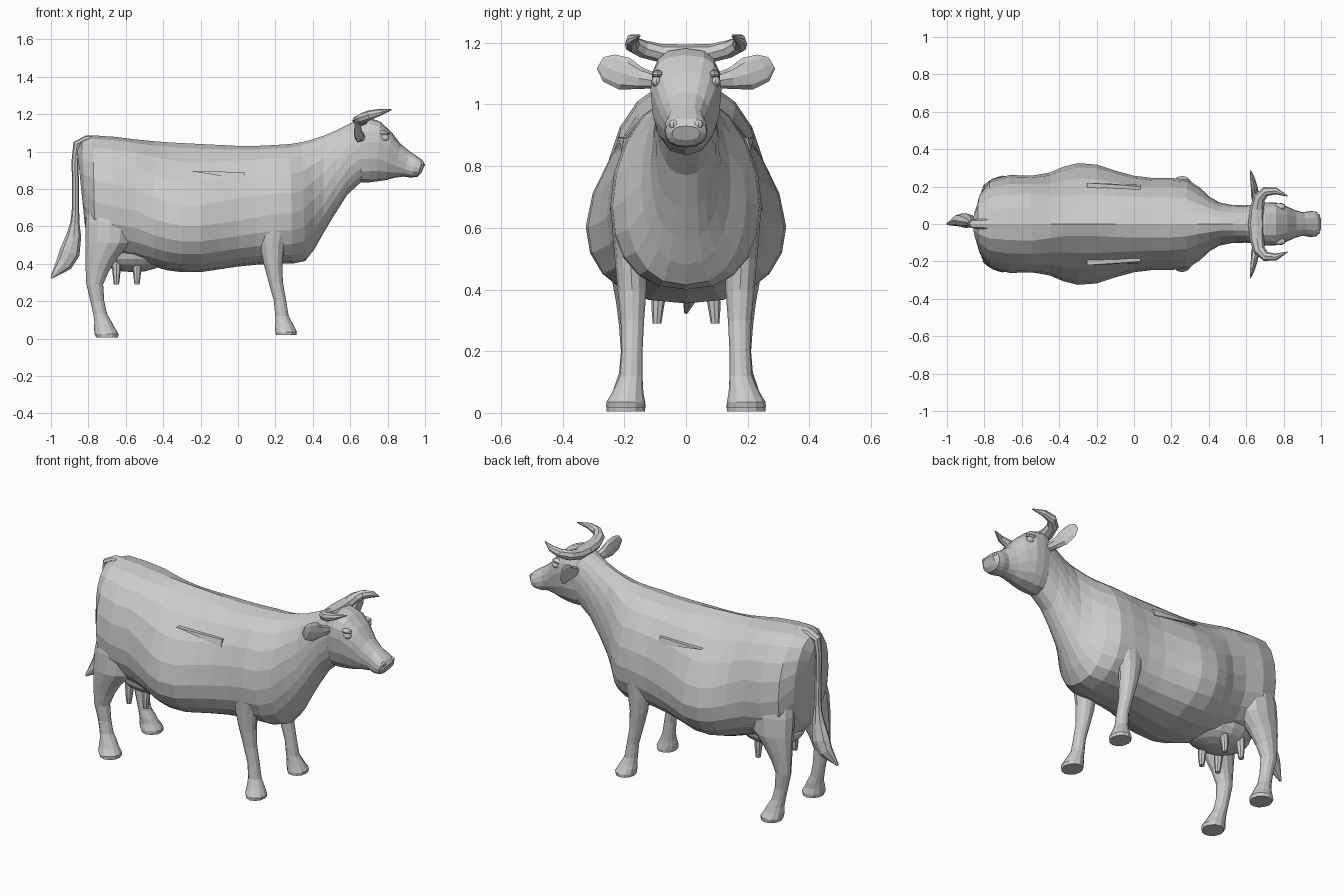
import bpy, bmesh
from math import sin, cos, tau
from mathutils import Vector, Matrix


def finish(name, bm, mirror=False):
    bmesh.ops.recalc_face_normals(bm, faces=bm.faces)
    me = bpy.data.meshes.new(name)
    bm.to_mesh(me)
    bm.free()
    ob = bpy.data.objects.new(name, me)
    bpy.context.collection.objects.link(ob)
    if mirror:
        mod = ob.modifiers.new("Mirror", 'MIRROR')
        mod.use_axis = (False, True, False)
    return ob


def loft(name, rings, mirror=False):
    bm = bmesh.new()
    vs = [[bm.verts.new(p) for p in r] for r in rings]
    n = len(vs[0])
    for a, b in zip(vs, vs[1:]):
        for i in range(n):
            j = (i + 1) % n
            bm.faces.new((a[i], a[j], b[j], b[i]))
    bm.faces.new(vs[0])
    bm.faces.new(vs[-1])
    return finish(name, bm, mirror)


def sgnpow(v, p):
    return (1 if v >= 0 else -1) * abs(v) ** p


def section(tx, tz, bx, bz, w, m, p, n=20):
    """Ring between a top and a bottom point; m = height of the widest spot."""
    top, bot = Vector((tx, 0, tz)), Vector((bx, 0, bz))
    mid = bot.lerp(top, m)
    ring = []
    for i in range(n):
        a = tau * i / n
        s, c = sin(a), cos(a)
        q = p if s > 0 else 0.85
        ring.append(mid + ((top if s > 0 else bot) - mid) * abs(s) ** (0.5 + q / 2)
                    + Vector((0, w * sgnpow(c, q), 0)))
    return ring


def tube(name, pts, ref, n=10, fixed=None, mirror=False):
    """Points are x, y, z, radius across ref, radius along ref."""
    ref, rings = Vector(ref), []
    for i, (x, y, z, ra, rb) in enumerate(pts):
        a, b = pts[max(i - 1, 0)], pts[min(i + 1, len(pts) - 1)]
        t = Vector(fixed) if fixed else (Vector(b[:3]) - Vector(a[:3])).normalized()
        u = ref.cross(t).normalized()
        v = t.cross(u)
        rings.append([Vector((x, y, z)) + u * ra * cos(tau * k / n) + v * rb * sin(tau * k / n)
                      for k in range(n)])
    return loft(name, rings, mirror)


def ball(name, loc, size, mirror=False, seg=12):
    bm = bmesh.new()
    bmesh.ops.create_uvsphere(bm, u_segments=seg, v_segments=seg // 2 + 2, radius=1,
                              matrix=Matrix.LocRotScale(Vector(loc), None, Vector(size)))
    return finish(name, bm, mirror)


# Trunk and neck, from rump to throat
loft("body", [section(*s) for s in (
    (-.86, 1.01, -.82, .62, .08, .5, 1),
    (-.835, 1.06, -.81, .54, .16, .5, .95),
    (-.775, 1.085, -.765, .47, .235, .43, .95),
    (-.67, 1.08, -.66, .43, .262, .42, .95),
    (-.55, 1.065, -.55, .41, .258, .42, .9),
    (-.45, 1.055, -.45, .385, .275, .38, 1.1),
    (-.38, 1.05, -.38, .365, .305, .37, 1.3),
    (-.30, 1.045, -.30, .355, .325, .36, 1.4),
    (-.20, 1.04, -.20, .355, .318, .36, 1.35),
    (-.10, 1.035, -.10, .37, .285, .37, 1.2),
    (0, 1.03, 0, .385, .258, .38, 1.08),
    (.10, 1.03, .10, .395, .246, .40, 1.05),
    (.20, 1.035, .20, .40, .246, .42, 1.05),
    (.28, 1.04, .29, .40, .238, .42, 1.1),
    (.34, 1.05, .36, .415, .195, .43, 1.1),
    (.40, 1.065, .41, .48, .145, .45, 1),
    (.46, 1.085, .455, .56, .115, .45, 1),
    (.53, 1.115, .515, .66, .102, .5, .95),
    (.60, 1.15, .585, .77, .10, .55, .9),
    (.66, 1.175, .66, .838, .105, .58, .8))])

# Head
loft("head", [section(*s, 16) for s in (
    (.62, 1.15, .64, .85, .09, .55, .9),
    (.655, 1.183, .66, .835, .106, .6, .75),
    (.70, 1.182, .70, .835, .114, .62, .7),
    (.76, 1.16, .74, .84, .115, .65, .7),
    (.82, 1.105, .79, .847, .098, .62, .75),
    (.87, 1.04, .84, .86, .076, .55, .8),
    (.92, 1.00, .885, .866, .062, .5, .8),
    (.96, .972, .925, .86, .07, .5, .75),
    (.985, .955, .96, .865, .067, .5, .75),
    (1.0, .93, .98, .885, .045, .5, .8))])
ball("eye", (.785, .095, 1.075), (.024, .017, .018), True)
ball("brow", (.775, .092, 1.098), (.038, .02, .014), True, 8)
ball("nostril", (.982, .04, .935), (.014, .017, .016), True, 8)

# Ears and horns
tube("ear", [(.66, .09, 1.075, .022, .022), (.648, .15, 1.085, .022, .036),
             (.642, .20, 1.10, .018, .054), (.632, .25, 1.118, .012, .048),
             (.625, .278, 1.135, .004, .022)], (0, 0, 1), 8, mirror=True)
tube("horn", [(.655, -.01, 1.165, .045, .03), (.657, .08, 1.166, .038, .03),
              (.67, .14, 1.18, .032, .029), (.705, .174, 1.195, .026, .026),
              (.76, .176, 1.21, .018, .018), (.82, .15, 1.224, .003, .003)],
     (0, 0, 1), 8, mirror=True)

# Legs with hooves
tube("rear_leg", [
    (-.67, .13, .80, .12, .08), (-.685, .158, .62, .13, .092), (-.695, .172, .51, .12, .083),
    (-.73, .178, .43, .085, .062), (-.752, .18, .36, .062, .047), (-.766, .18, .29, .045, .038),
    (-.752, .177, .2, .037, .034), (-.737, .18, .13, .037, .037), (-.722, .185, .09, .046, .046),
    (-.715, .19, .06, .055, .05), (-.703, .195, .025, .064, .064), (-.70, .195, .005, .058, .062)],
    (0, 1, 0), 12, (0, 0, -1), True)
tube("front_leg", [
    (.23, .14, .76, .09, .06), (.19, .182, .61, .09, .058), (.182, .18, .5, .066, .051),
    (.187, .175, .4, .05, .047), (.202, .174, .3, .038, .038), (.225, .175, .2, .033, .034),
    (.235, .178, .12, .036, .037), (.245, .185, .085, .045, .045), (.25, .19, .06, .053, .053),
    (.257, .195, .035, .058, .063), (.257, .195, .018, .054, .062)],
    (0, 1, 0), 12, (0, 0, -1), True)

# Udder and teats
ball("udder", (-.56, 0, .455), (.2, .15, .1), seg=16)
for x in (-.65, -.54):
    tube("teat", [(x, .085, .42, .028, .028), (x, .092, .34, .02, .02), (x, .094, .29, .014, .014)],
         (0, 1, 0), 8, (0, 0, -1), True)

# Tail and tuft
tube("tail", [(-.74, 0, 1.065, .02, .03), (-.81, 0, 1.068, .018, .028), (-.86, 0, 1.04, .022, .024),
              (-.872, 0, .95, .018, .02), (-.868, 0, .80, .019, .018), (-.869, .005, .68, .02, .018),
              (-.873, .01, .60, .026, .022)], (0, 1, 0), 8)
tube("tail_tuft", [(-.87, .008, .64, .02, .018), (-.878, .012, .55, .04, .03),
                   (-.90, .018, .46, .055, .04), (-.93, .02, .40, .046, .034),
                   (-.998, .0, .325, .006, .006)], (0, 1, 0), 8)

# Narrow wedge-shaped fold on each flank
loft("flank_fold", [[(-.25, y + .02, .895), (.035, y, .89), (.035, y + .01, .85)]
                    for y in (.16, .2)], True)
